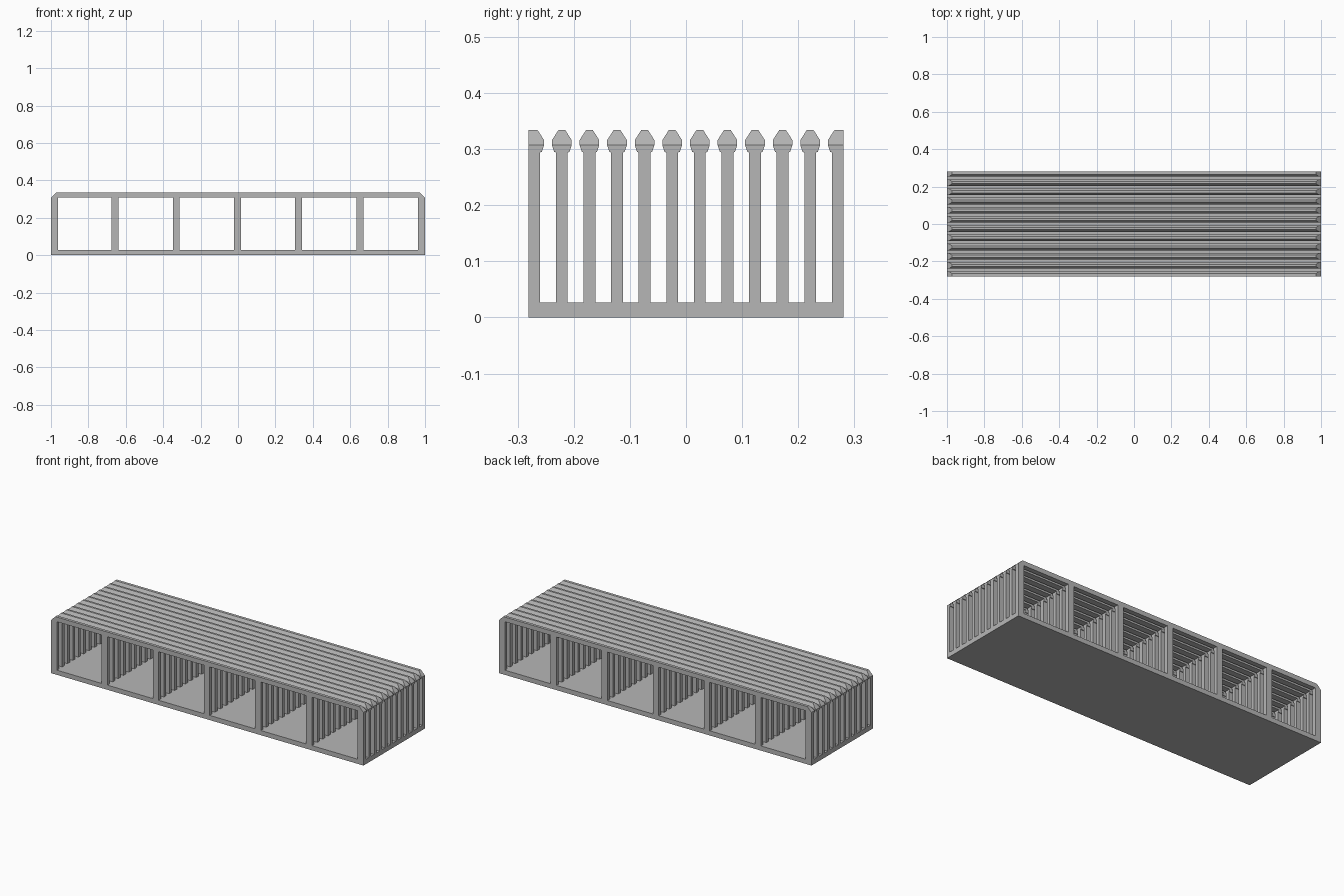
import bpy
import bmesh

if "Cube" in bpy.data.objects:
    bpy.data.objects.remove(bpy.data.objects["Cube"], do_unlink=True)

ROWS, COLS = 12, 7
EDGE = 0.281                      # half depth
FLOOR, HEAD, TOP = 0.027, 0.307, 0.334
POST_X = 0.0185                   # half width of a post along x
POST_Y = 0.0105                   # half thickness of a post along y

grey = bpy.data.materials.new("warm_grey")
grey.use_nodes = True
grey.diffuse_color = (0.47, 0.47, 0.47, 1)
grey.node_tree.nodes["Principled BSDF"].inputs["Base Color"].default_value = grey.diffuse_color


def add_prism(bm, profile, x0, x1, chamfer_from=None):
    """Sweep a (y, z) profile along x; ends may slope inward above a height."""
    rings = []
    for x, inward in ((x0, 1), (x1, -1)):
        ring = []
        for y, z in profile:
            cut = max(0, z - chamfer_from) if chamfer_from else 0
            ring.append(bm.verts.new((x + inward * cut, y, z)))
        rings.append(ring)
    n = len(profile)
    for i in range(n):
        j = (i + 1) % n
        bm.faces.new((rings[0][i], rings[0][j], rings[1][j], rings[1][i]))
    bm.faces.new(rings[0])
    bm.faces.new(rings[1])


def finish(bm, name):
    bmesh.ops.recalc_face_normals(bm, faces=bm.faces)
    mesh = bpy.data.meshes.new(name)
    bm.to_mesh(mesh)
    bm.free()
    mesh.materials.append(grey)
    obj = bpy.data.objects.new(name, mesh)
    bpy.context.collection.objects.link(obj)


def row_profile(half, row):
    """Mirror (half width, z) points about a row; outer rows stay flat outside."""
    y = -EDGE + POST_Y + row * 2 * (EDGE - POST_Y) / (ROWS - 1)
    left = [(-EDGE if row == 0 else y - w, z) for w, z in half]
    right = [(EDGE if row == ROWS - 1 else y + w, z) for w, z in half]
    return left + right[::-1]


# Base slab
bm = bmesh.new()
add_prism(bm, [(-EDGE, 0), (EDGE, 0), (EDGE, FLOOR), (-EDGE, FLOOR)], -1, 1)
finish(bm, "base_plate")

# Each row: flared posts carrying one long ridged rail
post_half = [(POST_Y, FLOOR), (POST_Y, 0.294), (0.0135, 0.295), (0.0175, HEAD)]
rail_half = [(0.0175, HEAD), (0.0175, 0.316), (0.006, TOP)]
for row in range(ROWS):
    bm = bmesh.new()
    for col in range(COLS):
        x = (col / (COLS - 1) * 2 - 1) * (1 - POST_X)
        if 0 < col < COLS - 1:
            x -= 0.003
        add_prism(bm, row_profile(post_half, row), x - POST_X, x + POST_X)
    finish(bm, f"post_row_{row + 1}")

    bm = bmesh.new()
    add_prism(bm, row_profile(rail_half, row), -1, 1, HEAD)
    finish(bm, f"top_rail_{row + 1}")
